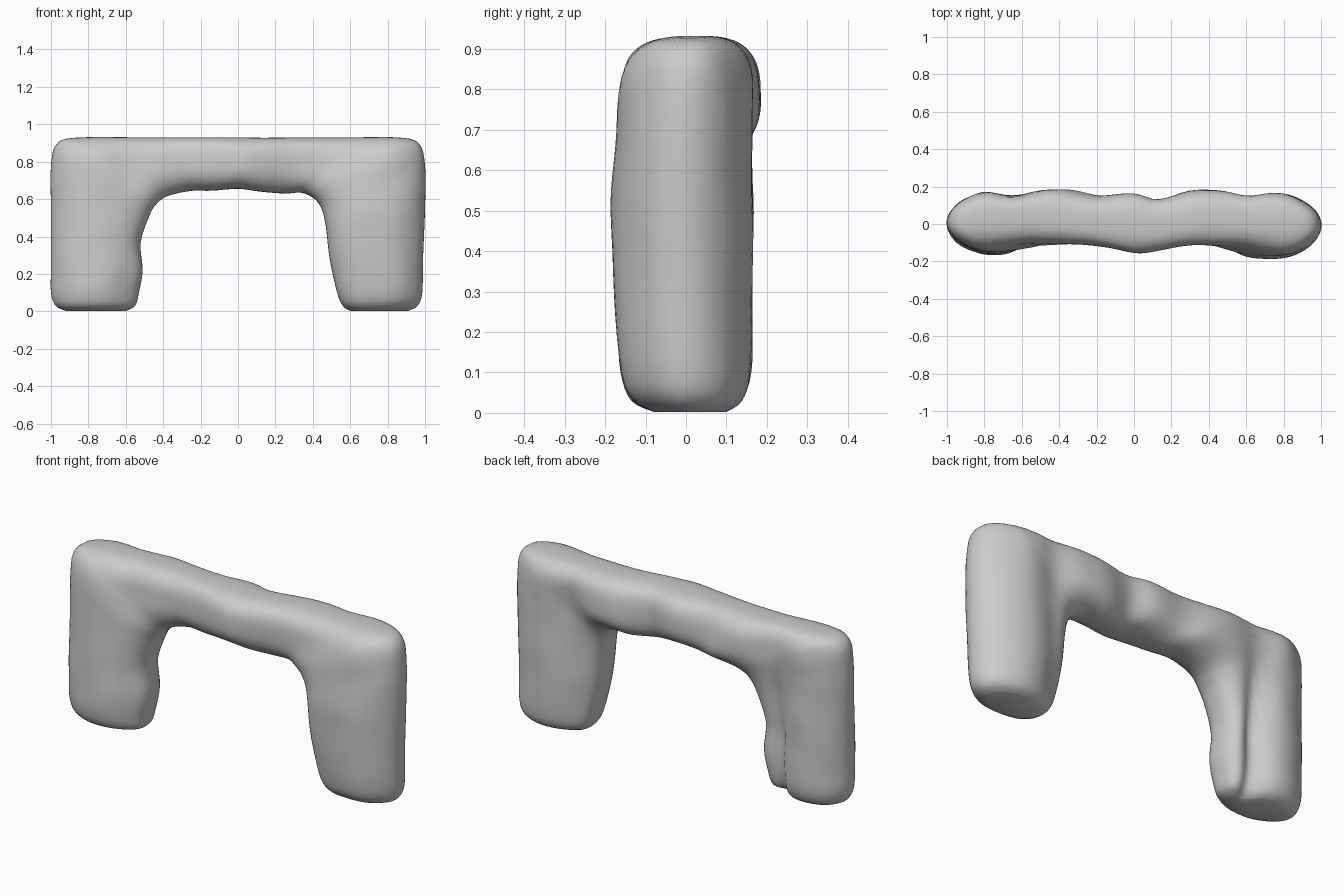
import bpy, bmesh, math
from mathutils import Vector, noise

if "Cube" in bpy.data.objects:
    bpy.data.objects.remove(bpy.data.objects["Cube"])

# Stations along the arch: outer x,z / inner x,z / front y, back y
STATIONS = [
    (-.92, .002, -.60, .002, -.08, .10),
    (-.975, .03, -.55, .03, -.135, .14),
    (-1, .10, -.53, .10, -.158, .163),
    (-1, .22, -.51, .22, -.165, .17),
    (-1, .36, -.52, .37, -.163, .17),
    (-1, .55, -.47, .52, -.158, .17),
    (-1, .78, -.43, .58, -.155, .175),
    (-.965, .90, -.39, .61, -.142, .18),
    (-.84, .93, -.33, .63, -.125, .184),
    (-.50, .93, -.24, .645, -.108, .184),
    (-.22, .93, -.14, .645, -.12, .15),
    (0, .93, 0, .655, -.155, .163),
    (.14, .928, .12, .64, -.14, .135),
    (.35, .93, .25, .63, -.115, .175),
    (.60, .93, .33, .635, -.12, .182),
    (.85, .93, .38, .62, -.15, .173),
    (.965, .90, .42, .59, -.168, .168),
    (1, .78, .45, .54, -.178, .167),
    (1, .55, .47, .45, -.185, .167),
    (.99, .30, .49, .28, -.18, .167),
    (.985, .10, .53, .10, -.162, .16),
    (.96, .03, .56, .03, -.13, .14),
    (.91, .002, .60, .002, -.08, .1),
]
STEPS, RING = 4, 56


def catmull(a, b, c, d, t):
    return [.5 * (2*q + (r-p)*t + (2*p-5*q+4*r-s)*t*t + (3*q-p-3*r+s)*t**3)
            for p, q, r, s in zip(a, b, c, d)]


def power(value, p):
    return math.copysign(abs(value) ** (2 / p), value)


def dip(x, centre, width):
    return math.exp(-((x - centre) / width) ** 2)


# Smoothly interpolated stations
path = []
last = len(STATIONS) - 1
for i in range(last):
    four = [STATIONS[min(max(i + k, 0), last)] for k in (-1, 0, 1, 2)]
    path += [catmull(*four, s / STEPS) for s in range(STEPS)]
path.append(STATIONS[-1])

# Rounded cross-sections lofted along the arch
bm = bmesh.new()
rings = []
for ox, oz, ix, iz, yf, yb in path:
    top = min(1, max(0, (oz - .80) / .12))      # 0 on the legs, 1 on the beam
    p_outer = 1.95 + 1.0 * top
    ring = []
    for k in range(RING):
        a = 2 * math.pi * k / RING
        p = p_outer if math.cos(a) > 0 else 2.45
        u, v = power(math.cos(a), p), power(math.sin(a), p)
        x = (ox + ix) / 2 + u * (ox - ix) / 2
        z = (oz + iz) / 2 + u * (oz - iz) / 2
        y = (yf + yb) / 2 + v * (yb - yf) / 2
        # gentle hand-shaped unevenness
        y += .008 * v * noise.noise(Vector((x * 5, v * 2 + 7, z * 5)))
        if v > 0:
            # vertical crease on the back of the left leg, shallow dip on the right
            fade = min(1, max(0, (.75 - z) / .4))
            y -= v * (.045 * fade * dip(x, -.64, .045)
                      + .035 * dip(x, -.64, .10) + .028 * dip(x, .60, .09))
        else:
            # front swelling of the left leg fades toward the beam
            y -= v * .015 * dip(x, -.58, .09)
        # outer ends taper in plan, also in the upper corners
        y *= 1 - .45 * top * min(1, max(0, (abs(x) - .80) / .2)) ** 1.5
        ring.append(bm.verts.new((x, y, max(z, 0))))
    rings.append(ring)

for r0, r1 in zip(rings, rings[1:]):
    for k in range(RING):
        n = (k + 1) % RING
        bm.faces.new((r0[k], r0[n], r1[n], r1[k]))

# Flat feet
bm.faces.new(rings[0])
bm.faces.new(rings[-1])
bmesh.ops.recalc_face_normals(bm, faces=bm.faces)

mesh = bpy.data.meshes.new("arch")
bm.to_mesh(mesh)
bm.free()
arch = bpy.data.objects.new("arch", mesh)
bpy.context.collection.objects.link(arch)
bpy.context.view_layer.objects.active = arch
arch.select_set(True)
bpy.ops.object.shade_smooth_by_angle(angle=math.radians(60))
